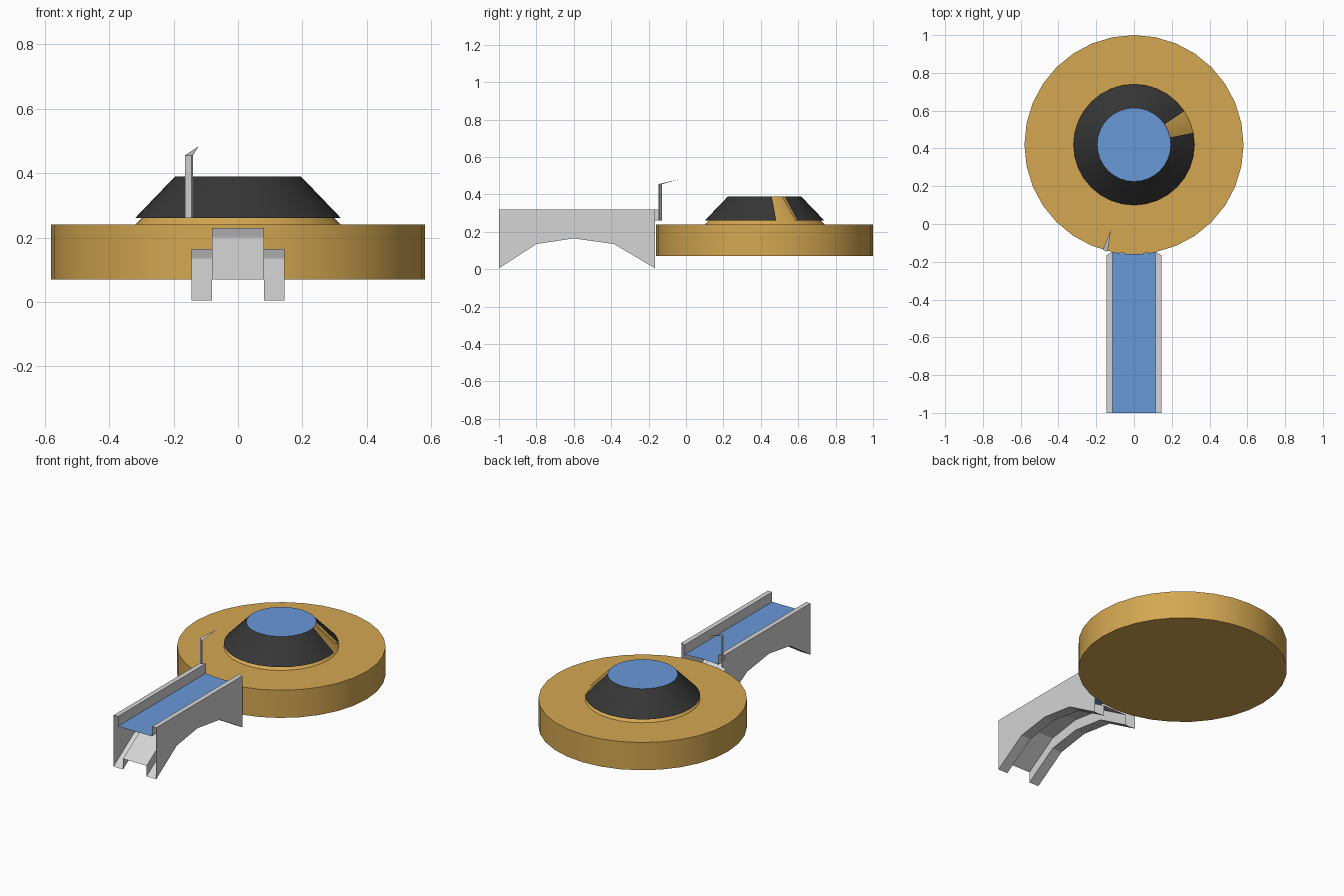
import bpy, bmesh, math

if "Cube" in bpy.data.objects:
    bpy.data.objects.remove(bpy.data.objects["Cube"])

HUB_Y, STEP = 0.42, math.tau / 32


def material(name, rgb):
    m = bpy.data.materials.new(name)
    m.diffuse_color = (*rgb, 1)
    m.use_nodes = True
    m.node_tree.nodes["Principled BSDF"].inputs["Base Color"].default_value = m.diffuse_color
    return m


GOLD = material("gold", (0.66, 0.39, 0.083))
GREY = material("grey", (0.66, 0.66, 0.66))
BLUE = material("blue", (0.138, 0.314, 0.68))
DARK = material("charcoal", (0.037, 0.037, 0.037))


def build(name, verts, faces, mat, smooth=False):
    me = bpy.data.meshes.new(name)
    me.from_pydata(verts, [], faces)
    bm = bmesh.new()
    bm.from_mesh(me)
    bmesh.ops.remove_doubles(bm, verts=bm.verts, dist=1e-5)
    bm.to_mesh(me)
    bm.free()
    me.materials.append(mat)
    if smooth:
        me.shade_smooth()
        me.set_sharp_from_angle(angle=math.radians(30))
    ob = bpy.data.objects.new(name, me)
    bpy.context.collection.objects.link(ob)
    return ob


def hub_point(r, z, j):
    return (r * math.cos(j * STEP), HUB_Y + r * math.sin(j * STEP), z)


def lathe(name, profile, mat, first=0, last=32):
    """Turn an (r, z) profile about the hub axis between two steps."""
    n = len(profile)
    verts = [hub_point(r, z, j) for j in range(first, last + 1) for r, z in profile]
    faces = [(j * n + p, (j + 1) * n + p, (j + 1) * n + p + 1, j * n + p + 1)
             for j in range(last - first) for p in range(n - 1)]
    return build(name, verts, faces, mat, True)


# Round platform and raised hub
lathe("platform", [(0, 0.07), (0.58, 0.07), (0.58, 0.24), (0, 0.24)], GOLD)
lathe("hub_core", [(0.32, 0.24), (0.30, 0.26), (0.17, 0.39)], GOLD)
lathe("hub_top", [(0.195, 0.39), (0, 0.39)], BLUE)

# Dark sloping cladding with one open bay
lathe("hub_cladding", [(0.32, 0.26), (0.195, 0.39)], DARK, 3, 33)
lathe("cladding_lip", [(0.30, 0.26), (0.32, 0.26)], GOLD, 3, 33)
for j, side in ((1, "front"), (3, "back")):
    rim = [(0.30, 0.26), (0.32, 0.26), (0.195, 0.39), (0.17, 0.39)]
    quad = [hub_point(r, z, j) for r, z in rim]
    build("bay_cheek_" + side, quad, [(0, 1, 2, 3) if j == 3 else (3, 2, 1, 0)], GOLD)

# Open-ended bridge: trough on top, arched ribs below
stations = [(-1.0, 0.005), (-0.80, 0.135), (-0.60, 0.165), (-0.385, 0.135), (-0.165, 0.005)]
verts = []
for y, a in stations:
    outer = [(-0.145, 0.32), (-0.145, a), (-0.08, a), (-0.08, a + 0.065)]
    outer += [(-x, z) for x, z in reversed(outer)]
    trough = [(0.115, 0.32), (0.115, 0.26), (-0.115, 0.26), (-0.115, 0.32)]
    y_in = -0.147 if y == -0.165 else y
    verts += [(x, y, z) for x, z in outer] + [(x, y_in, z) for x, z in trough]
faces = []
for i in range(4):
    for k in range(12):
        if k != 9:  # the deck closes this gap
            n = (k + 1) % 12
            faces.append((i * 12 + k, i * 12 + 12 + k, i * 12 + 12 + n, i * 12 + n))
build("bridge_frame", verts, faces, GREY)

# Bridge deck, ending along the platform's curve
arc = [(x, HUB_Y - math.sqrt(0.58 ** 2 - x * x), 0.26) for x in (0.115, 0.06, 0, -0.06, -0.115)]
deck = [(-0.115, -1, 0.26), (0.115, -1, 0.26)] + arc
build("bridge_deck", deck, [tuple(range(len(deck)))], BLUE)

# Slim post with a pointed bent tip
base = [(-0.165, -0.135), (-0.145, -0.147), (-0.14, -0.142), (-0.158, -0.128)]
verts = [(x, y, 0.26) for x, y in base] + [(x, y, 0.455) for x, y in base]
verts.append((-0.122, -0.03, 0.483))
faces = [(3, 2, 1, 0)]
faces += [(k, (k + 1) % 4, (k + 1) % 4 + 4, k + 4) for k in range(4)]
faces += [(k + 4, (k + 1) % 4 + 4, 8) for k in range(4)]
build("signal_post", verts, faces, GREY)
